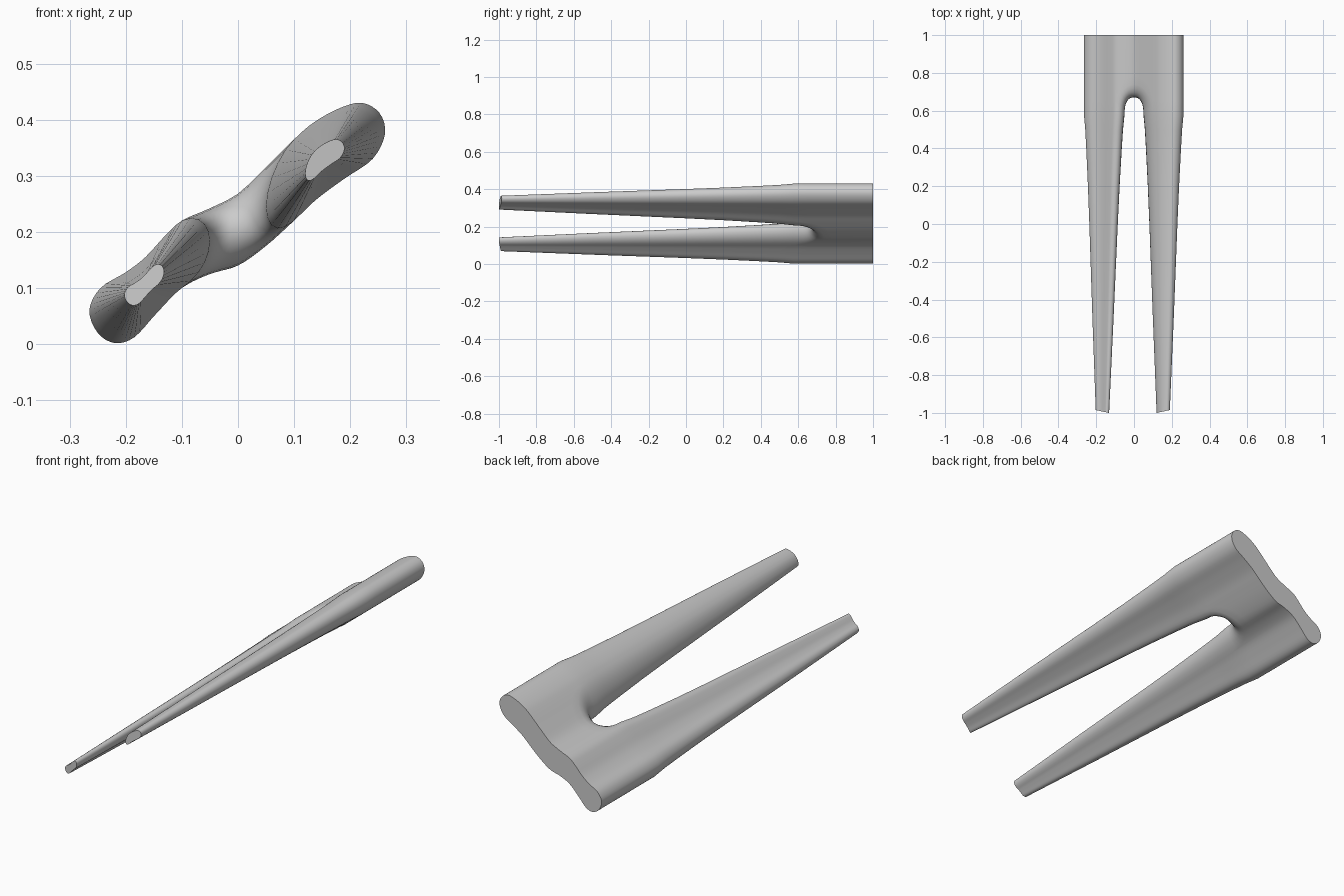
import bpy, bmesh, math
from mathutils import Vector

if "Cube" in bpy.data.objects:
    bpy.data.objects.remove(bpy.data.objects["Cube"])

# Cross-section (x, z) control points: right lobe, web top, left lobe, web bottom
RIGHT = [(.1, .22), (.14, .258), (.19, .295), (.24, .33), (.262, .375), (.252, .412),
         (.22, .43), (.18, .42), (.135, .395), (.1, .365)]
TOP = [(.05, .315), (0, .268), (-.05, .242)]
LEFT = [(-.1, .22), (-.13, .193), (-.165, .155), (-.2, .128), (-.245, .1), (-.265, .06),
        (-.25, .02), (-.22, .002), (-.185, .012), (-.145, .055), (-.1, .1)]
BOTTOM = [(-.05, .125), (0, .14), (.05, .175)]
SUB, ROWS, NOSE, Y0 = 4, 6, 10, .58


def closed_spline(ctrl):
    pts, n = [], len(ctrl)
    for i in range(n):
        a, b, c, d = (Vector(ctrl[(i + k) % n]) for k in (-1, 0, 1, 2))
        for s in range(SUB):
            t = s / SUB
            pts.append(.5 * (2*b + (c - a)*t + (2*a - 5*b + 4*c - d)*t*t
                             + (3*b - a - 3*c + d)*t**3))
    return pts


def height(line, x):
    # z on a web line whose x runs from +0.1 to -0.1
    for p, q in zip(line, line[1:]):
        if q.x - 1e-6 <= x <= p.x + 1e-6:
            return p.y + (q.y - p.y) * (x - p.x) / (q.x - p.x)
    return line[-1].y


profile = closed_spline(RIGHT + TOP + LEFT + BOTTOM)
i1 = (len(RIGHT) - 1) * SUB
i2 = i1 + (len(TOP) + 1) * SUB
i3 = i2 + (len(LEFT) - 1) * SUB
right_arc, web_top, left_arc = profile[:i1+1], profile[i1:i2+1], profile[i2:i3+1]
web_bot = (profile[i3:] + profile[:1])[::-1]
K = len(web_top) - 1

bm = bmesh.new()


def grid(rows, closed=False):
    vs = [[bm.verts.new(p) for p in r] for r in rows]
    for a, b in zip(vs, vs[1:]):
        n = len(a)
        for i in range(n if closed else n - 1):
            j = (i + 1) % n
            bm.faces.new((a[i], a[j], b[j], b[i]))


def cap(pts):
    bm.faces.new([bm.verts.new(p) for p in pts])


# Web between the prongs, wrapped round the rounded crotch
columns, noses = [], []
for k in range(K + 1):
    th = math.pi * k / K
    c, s = math.cos(th), math.sin(th)
    base = Vector((.1 * c, Y0 + .16 * s))
    sq = lambda v: math.copysign(abs(v) ** .8, v)
    tip = Vector((.05 * sq(c), Y0 + .09 * sq(s)))

    def sheet(line):
        out = []
        for j in range(ROWS + 1):
            p = Vector((line[k].x, 1)).lerp(base, j / ROWS)
            out.append((p.x, p.y, height(line, p.x)))
        return out
    nose = []
    for j in range(1, NOSE):
        ph = math.pi * (.5 - j / NOSE)
        p = base.lerp(tip, math.cos(ph))
        lo, hi = height(web_bot, p.x), height(web_top, p.x)
        nose.append((p.x, p.y, lo + (hi - lo) * (1 + math.sin(ph)) / 2))
    noses.append(nose)
    columns.append(sheet(web_top) + nose + sheet(web_bot)[::-1])
grid(columns)

# Tapering prongs and the outer sides of the joined end
STATIONS = [(Y0, 1), (.5, .93), (.4, .875), (.2, .78), (0, .7), (-.5, .52), (-1, .33)]
for arc, inner, c0, c1 in (
        (right_arc, noses[0], (.157, .333), (.155, .333)),
        (left_arc, noses[K][::-1], (-.16, .105), (-.168, .103))):
    grid([[(p.x, 1 + (Y0 - 1) * j / ROWS, p.y) for p in arc] for j in range(ROWS + 1)])
    ring = list(arc) + [Vector((p[0], p[2])) for p in inner]
    rows = []
    for y, sc in STATIONS:
        c = Vector(c0).lerp(Vector(c1), (Y0 - y) / (Y0 + 1))
        pts = [c + sc * (p - Vector(c0)) for p in ring]
        # slightly slanted tip, longest on the inner side
        rows.append([(p.x, y + (.0075 * (1 + (abs(p.x) - abs(c.x)) / .035) if y == -1 else 0),
                      p.y) for p in pts])
    grid(rows, True)
    cap(rows[-1])

# Flat rear end
cap([(p.x, 1, p.y) for p in profile])

bmesh.ops.remove_doubles(bm, verts=bm.verts, dist=1e-4)
bmesh.ops.recalc_face_normals(bm, faces=bm.faces)
mesh = bpy.data.meshes.new("two_pronged_clip")
bm.to_mesh(mesh)
bm.free()
clip = bpy.data.objects.new("two_pronged_clip", mesh)
bpy.context.collection.objects.link(clip)
bpy.context.view_layer.objects.active = clip
clip.select_set(True)
bpy.ops.object.shade_smooth_by_angle(angle=math.radians(40))
